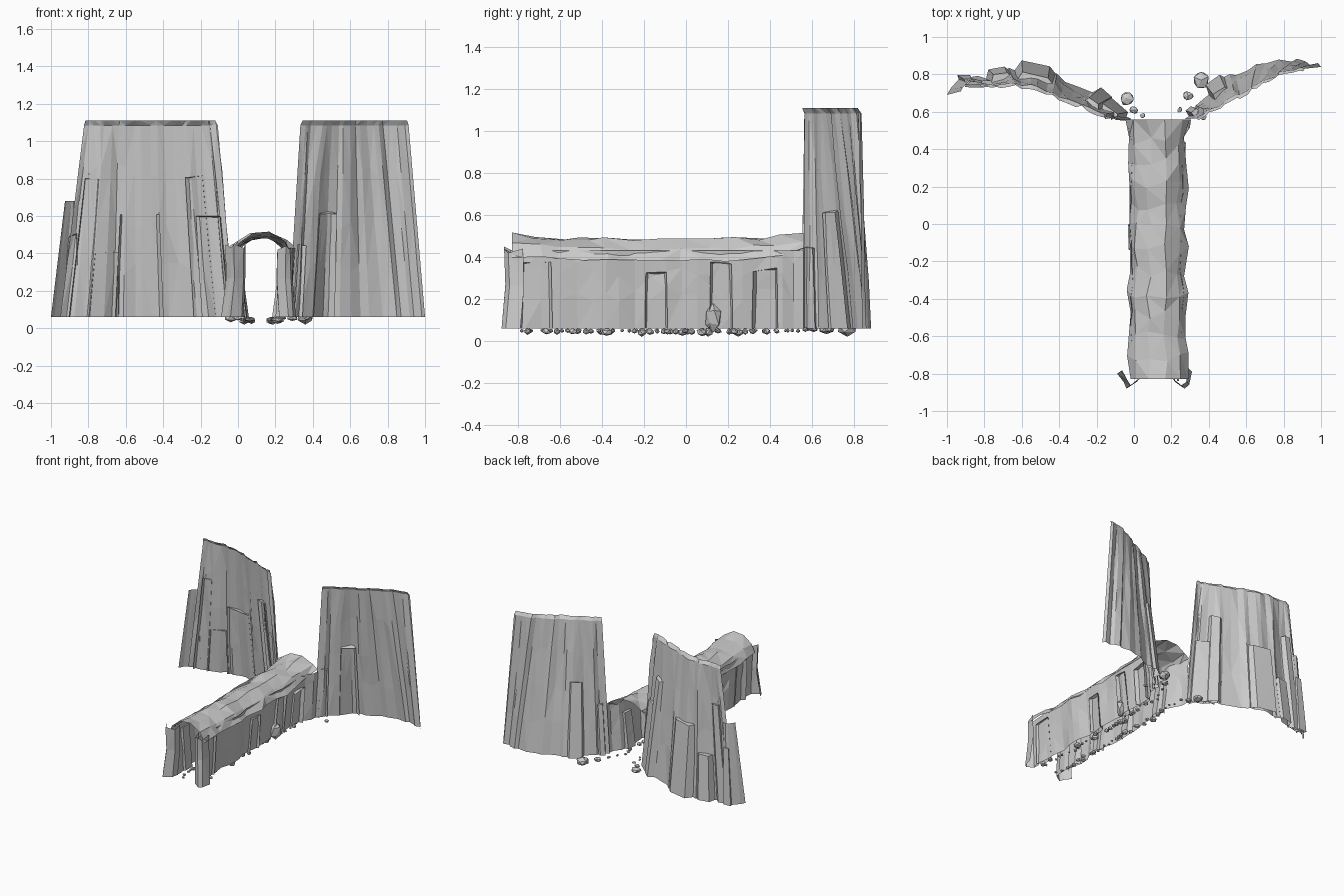
import bpy, bmesh, math, random
from mathutils import Vector, noise

if "Cube" in bpy.data.objects:
    bpy.data.objects.remove(bpy.data.objects["Cube"])

random.seed(7)
FLOOR = 0.06


def along(path, u):
    """Point at fraction u of a polyline, measured by point index."""
    s = min(max(u, 0), 1) * (len(path) - 1)
    i = min(int(s), len(path) - 2)
    return Vector(path[i]).lerp(Vector(path[i + 1]), s - i)


def normal(path, u):
    d = along(path, u + 0.04) - along(path, u - 0.04)
    return Vector((-d.y, d.x)).normalized()


def finish(bm, name):
    bmesh.ops.triangulate(bm, faces=[f for f in bm.faces if len(f.verts) > 3])
    me = bpy.data.meshes.new(name)
    bm.to_mesh(me)
    bm.free()
    ob = bpy.data.objects.new(name, me)
    bpy.context.collection.objects.link(ob)
    return ob


def grid(bm, rows):
    vs = [[bm.verts.new(p) for p in r] for r in rows]
    for a, b in zip(vs, vs[1:]):
        for i in range(len(a) - 1):
            bm.faces.new((a[i], a[i + 1], b[i + 1], b[i]))
    return vs


def rock_wall(name, base, top, height, cols, heights, rough, slabs, rim=0.0):
    """Leaning single-sided rock sheet; slabs = (start, end, height, depth)."""
    bm = bmesh.new()
    us = [0] + [(i + random.uniform(-.3, .3)) / cols for i in range(1, cols)] + [1]
    push = [random.uniform(-rough, rough) * (0 < u < 1) for u in us]

    def at(u, z):
        t = (z - FLOOR) / (height - FLOOR)
        return along(base, u).lerp(along(top, u), t)

    rows = []
    for k, z in enumerate(heights):
        row = []
        for i, u in enumerate(us):
            mid = 0 < k < len(heights) - 1
            zz = z + (random.uniform(-.04, .04) if mid and not (rim and k == len(heights) - 2) else 0)
            inner = 0 < i < len(us) - 1
            amt = push[i] * (1 if k < len(heights) - 2 else .6)
            amt += random.uniform(-rough, rough) * .35 * inner
            if rim and k == len(heights) - 1:
                amt -= rim
            p = at(u, zz) + normal(base, u) * amt
            row.append((p.x, p.y, zz))
        rows.append(row)
    grid(bm, rows)
    # proud slabs with ledges on top
    for u0, u1, h, d in slabs:
        w = (u1 - u0) * .12
        rows = []
        for z, grow in ((FLOOR, 1.3), (h * .55, 1.1), (h, .8)):
            row = []
            for u, off in ((u0 - w * grow, -.02), (u0 + w, d * grow),
                           (u1 - w * 1.5, d * grow * .8), (u1 + w * grow, -.02)):
                u = min(max(u, 0), 1)
                p = at(u, z) + normal(base, u) * off
                row.append((p.x, p.y, z + random.uniform(-.01, .01) * (z > FLOOR)))
            rows.append(row)
        vs = grid(bm, rows)
        bm.faces.new(vs[-1])
    return finish(bm, name)


# Back cliffs
cliff_rows = (FLOOR, .32, .58, .84, 1.085, 1.11)
rock_wall("left_cliff",
          [(-.95, .74), (-.8, .78), (-.58, .84), (-.4, .80), (-.2, .70), (-.06, .60), (-.02, .55)],
          [(-.82, .745), (-.72, .75), (-.58, .745), (-.42, .70), (-.28, .64), (-.16, .58), (-.11, .565)],
          1.11, 22, cliff_rows, .018,
          [(.06, .15, .80, .02), (.18, .27, .40, .03), (.30, .48, .60, .03),
           (.66, .76, .81, .03), (.72, .92, .59, .02)], rim=.015)
rock_wall("right_cliff",
          [(.27, .56), (.34, .64), (.45, .76), (.6, .83), (.8, .885), (.9, .88), (1.0, .84)],
          [(.335, .565), (.4, .61), (.5, .66), (.6, .71), (.7, .77), (.8, .82), (.91, .83)],
          1.11, 20, cliff_rows, .012,
          [(.26, .38, .62, .03), (.05, .13, .45, .02)], rim=.015)
rock_wall("left_cliff_outer_slab",
          [(-1.0, .69), (-.97, .75), (-.92, .79), (-.82, .77)],
          [(-.925, .71), (-.91, .745), (-.885, .765), (-.84, .755)],
          .68, 4, (FLOOR, .35, .68), .008, [(.55, .85, .5, .015)])

# Tunnel walls, leaning inwards at the base
wall_rows = (FLOOR, .22, .34, .43)
rock_wall("tunnel_left_wall",
          [(-.02, .56), (.03, .42), (.02, .2), (.02, 0), (.0, -.2), (.02, -.4), (.01, -.6), (.02, -.83)],
          [(-.04, .56), (.0, .42), (-.02, .2), (-.02, 0), (-.01, -.2), (-.02, -.4), (-.01, -.6), (.0, -.83)],
          .43, 20, wall_rows, .013,
          [(.2, .26, .33, .025), (.44, .52, .36, .02), (.68, .73, .30, .025), (.86, .93, .38, .02)])
rock_wall("tunnel_right_wall",
          [(.23, -.84), (.22, -.6), (.24, -.4), (.22, -.2), (.23, 0), (.22, .2), (.23, .42), (.28, .56)],
          [(.24, -.84), (.25, -.6), (.265, -.4), (.25, -.2), (.25, 0), (.26, .2), (.26, .42), (.305, .56)],
          .43, 20, wall_rows, .013,
          [(.04, .11, .37, .02), (.44, .50, .32, .03), (.66, .72, .37, .025), (.8, .87, .34, .025)])

# Tunnel roof: coarse arched shell
bm = bmesh.new()
arch = [(-.155, .385), (-.125, .445), (-.05, .485), (.04, .487), (.115, .445), (.15, .385)]
rows = []
n = 12
for k in range(n + 1):
    t = k / n
    y = -.83 + 1.39 * t
    lift = .028 * abs(2 * t - 1) ** 2 - .005
    spread = 1.1 if k == n else random.uniform(.92, 1.06)
    row = []
    for i, (x, z) in enumerate(arch):
        end = k in (0, n)
        jy = 0 if end else random.uniform(-.03, .03)
        row.append((.13 + x * spread + random.uniform(-.012, .012), y + jy,
                    z + lift + random.uniform(-.014, .01) + (.04 if k == n and i in (0, 5) else 0)))
    rows.append(row)
grid(bm, rows)
finish(bm, "tunnel_roof")

# Flared slabs beside the front mouth
for name, path, h in (
        ("mouth_left_slab", [(.03, -.79), (.02, -.84), (-.04, -.88), (-.055, -.845), (-.09, -.80)], .45),
        ("mouth_right_slab", [(.22, -.80), (.22, -.845), (.27, -.88), (.295, -.86), (.31, -.79)], .44)):
    top = [(.13 + (x - .13) * .9, y + .012) for x, y in path]
    bm = bmesh.new()
    grid(bm, [[(x, y, FLOOR) for x, y in path],
              [(x + random.uniform(-.006, .006), y + .006, h * .6) for x, y in top],
              [(x, y, h - .02 * (i % 2)) for i, (x, y) in enumerate(top)]])
    finish(bm, name)


def stone(bm, x, y, z, r, tall=.8):
    made = bmesh.ops.create_icosphere(bm, subdivisions=1, radius=r)["verts"]
    sx, sy, a = random.uniform(.75, 1.2), random.uniform(.75, 1.2), random.uniform(0, 6.28)
    for v in made:
        c = v.co * random.uniform(.8, 1.1)
        px, py = c.x * sx, c.y * sy
        v.co = (x + px * math.cos(a) - py * math.sin(a),
                y + px * math.sin(a) + py * math.cos(a), max(.005, z + c.z * tall))


# Rubble along both tunnel walls
bm = bmesh.new()
for side in (0, 1):
    for i in range(30):
        y = -.80 + 1.34 * (i + random.random()) / 30
        r = random.choice((.010, .013, .016, .020, .027))
        x = random.uniform(.03, .075) if side == 0 else random.uniform(.165, .225)
        stone(bm, x, y, .055 - r * .5, r)
stone(bm, .235, .13, .11, .042, 1.7)
finish(bm, "tunnel_rubble")

# Boulders at the foot of the cliffs
bm = bmesh.new()
for x, y, r in ((-.04, .67, .036), (0, .61, .024), (.045, .58, .014), (.36, .77, .054),
                (.29, .685, .032), (.245, .61, .018), (.37, .57, .02)):
    stone(bm, x, y, .055, r, .6)
finish(bm, "cliff_boulders")
